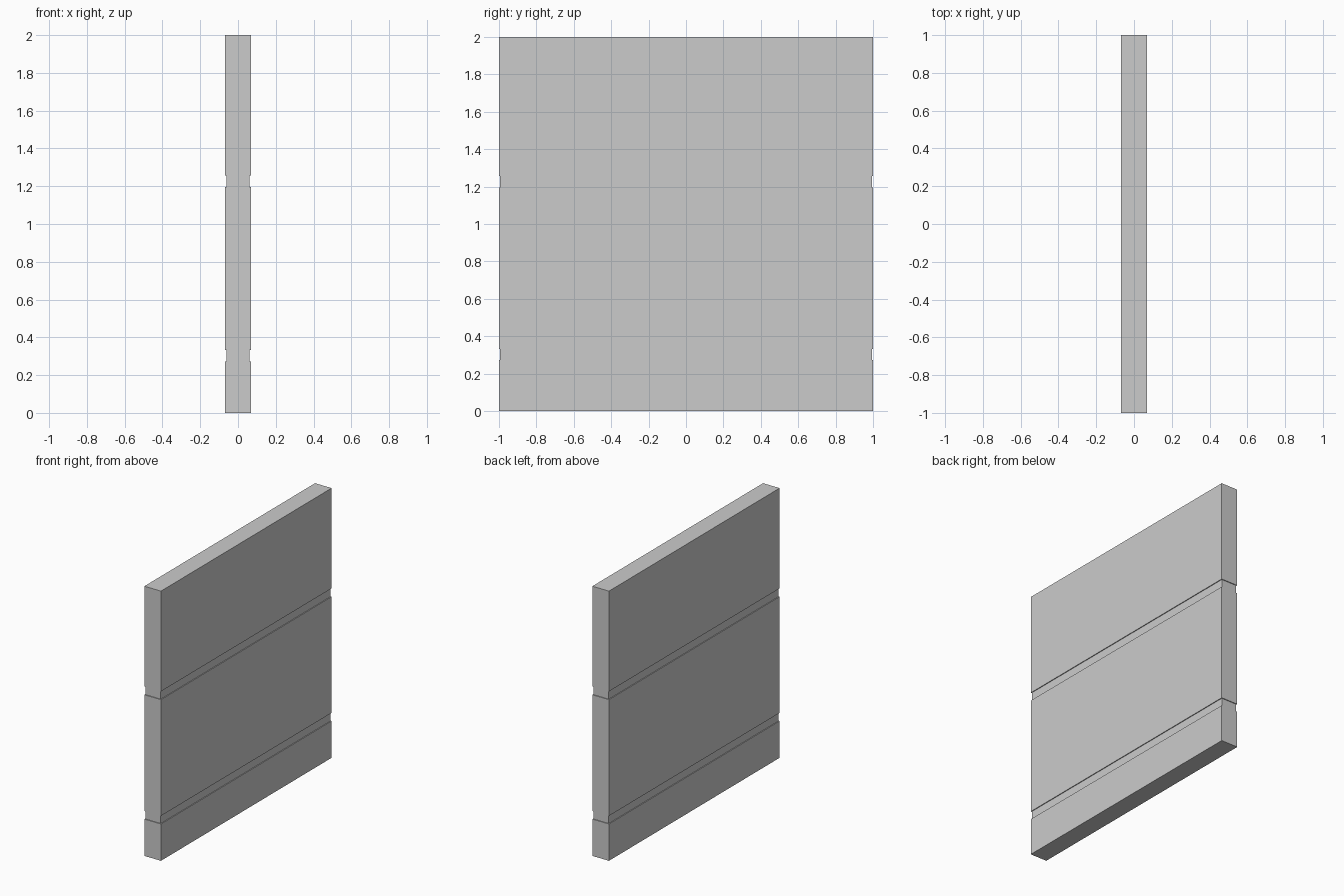
import bpy, bmesh

if "Cube" in bpy.data.objects:
    bpy.data.objects.remove(bpy.data.objects["Cube"])

HALF_X, HALF_Y, HEIGHT = 0.068, 1.0, 2.0
INSET = 0.006
GROOVES = [(0.273, 0.333), (1.195, 1.256)]

# Vertical profile: (height, inset) with a shallow groove at each band
profile = [(0.0, 0.0)]
for low, high in GROOVES:
    profile += [(low, 0.0), (low, INSET), (high, INSET), (high, 0.0)]
profile.append((HEIGHT, 0.0))


def ring(bm, z, inset):
    x, y = HALF_X - inset, HALF_Y - inset
    return [bm.verts.new((sx * x, sy * y, z))
            for sx, sy in ((-1, -1), (1, -1), (1, 1), (-1, 1))]


# Wall slab: rectangular rings joined up the profile, capped at both ends
bm = bmesh.new()
rings = [ring(bm, z, inset) for z, inset in profile]
for a, b in zip(rings, rings[1:]):
    for i in range(4):
        j = (i + 1) % 4
        bm.faces.new((a[i], a[j], b[j], b[i]))
bm.faces.new(rings[0][::-1])
bm.faces.new(rings[-1])
bmesh.ops.recalc_face_normals(bm, faces=bm.faces)

mesh = bpy.data.meshes.new("wall_panel")
bm.to_mesh(mesh)
bm.free()
bpy.context.collection.objects.link(bpy.data.objects.new("wall_panel", mesh))
